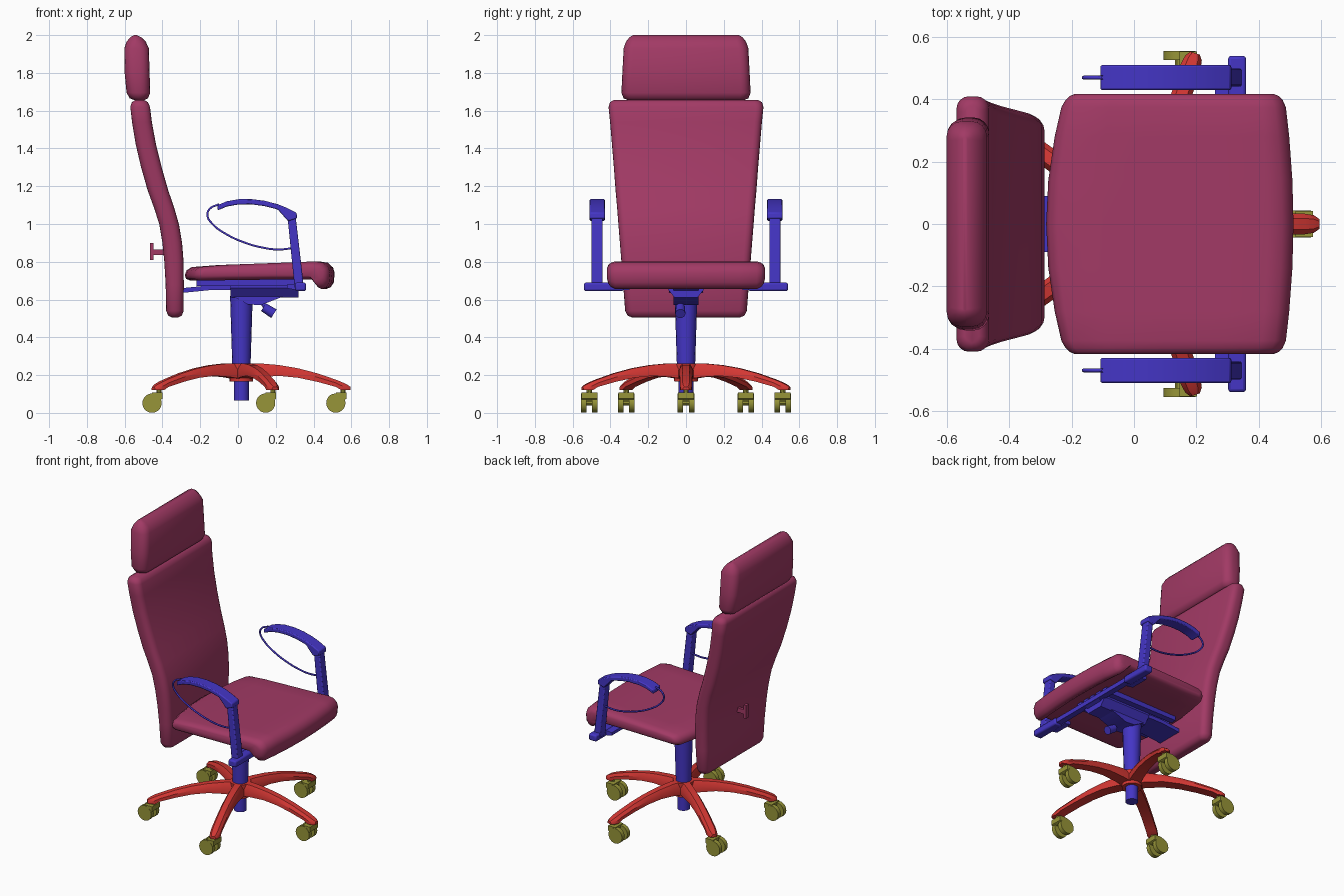
import bpy, bmesh, math
from mathutils import Vector, Matrix

if "Cube" in bpy.data.objects:
    bpy.data.objects.remove(bpy.data.objects["Cube"], do_unlink=True)


def material(name, rgb):
    m = bpy.data.materials.new(name)
    m.use_nodes = True
    m.diffuse_color = (*rgb, 1)
    m.node_tree.nodes["Principled BSDF"].inputs["Base Color"].default_value = (*rgb, 1)
    return m


BURGUNDY = material("burgundy upholstery", (0.36, 0.042, 0.13))
BLUE = material("blue frame", (0.058, 0.036, 0.56))
RED = material("red base", (0.65, 0.038, 0.033))
OLIVE = material("olive casters", (0.31, 0.3, 0.04))


def finish(name, bm, mat, angle=35, bevel=0):
    bmesh.ops.recalc_face_normals(bm, faces=bm.faces)
    mesh = bpy.data.meshes.new(name)
    bm.to_mesh(mesh)
    bm.free()
    mesh.materials.append(mat)
    ob = bpy.data.objects.new(name, mesh)
    bpy.context.collection.objects.link(ob)
    if bevel:
        mod = ob.modifiers.new("rounded edges", 'BEVEL')
        mod.width, mod.segments = bevel, 2
    bpy.ops.object.select_all(action='DESELECT')
    ob.select_set(True)
    bpy.context.view_layer.objects.active = ob
    bpy.ops.object.shade_smooth_by_angle(angle=math.radians(angle))
    return ob


def loft(name, rings, mat, **kw):
    bm = bmesh.new()
    loops = [[bm.verts.new(p) for p in ring] for ring in rings]
    n = len(loops[0])
    for a, b in zip(loops, loops[1:]):
        for i in range(n):
            j = (i + 1) % n
            bm.faces.new((a[i], a[j], b[j], b[i]))
    bm.faces.new(loops[0])
    bm.faces.new(loops[-1])
    return finish(name, bm, mat, **kw)


def prism(name, pts, y0, y1, mat, **kw):
    return loft(name, [[(x, y, z) for x, z in pts] for y in (y0, y1)], mat, **kw)


def box(name, x, y, z, mat, **kw):
    return prism(name, [(x[0], z[0]), (x[1], z[0]), (x[1], z[1]), (x[0], z[1])], *y, mat, **kw)


def cylinder(name, start, end, r1, r2, mat, sides=16):
    a, b = Vector(start), Vector(end)
    bm = bmesh.new()
    bmesh.ops.create_cone(bm, cap_ends=True, segments=sides, radius1=r1, radius2=r2, depth=(b - a).length)
    turn = (b - a).to_track_quat('Z', 'Y').to_matrix().to_4x4()
    bm.transform(Matrix.Translation((a + b) / 2) @ turn)
    return finish(name, bm, mat)


def rounded_ring(z, x0, x1, half, inset, r=0.04):
    # horizontal rounded rectangle
    x0, x1, half = x0 + inset, x1 - inset, half - inset
    r = min(r, (x1 - x0) * 0.49)
    ring = []
    for k, (cx, cy) in enumerate([(x1 - r, half - r), (x0 + r, half - r), (x0 + r, r - half), (x1 - r, r - half)]):
        for s in range(5):
            t = math.pi / 2 * (k + s / 4)
            ring.append((cx + r * math.cos(t), cy + r * math.sin(t), z))
    return ring


# Backrest: sections of height, rear, front, half width, rounding inset
back = [(0.505, -.38, -.288, .315, .03), (0.515, -.38, -.288, .32, .01), (0.54, -.38, -.288, .322, 0),
        (0.68, -.383, -.287, .333, 0), (0.8, -.39, -.288, .342, 0), (0.9, -.4, -.296, .35, 0),
        (1.0, -.417, -.313, .358, 0), (1.09, -.446, -.339, .365, 0), (1.18, -.479, -.37, .373, 0),
        (1.3, -.513, -.404, .382, 0), (1.42, -.541, -.434, .392, 0), (1.54, -.561, -.456, .402, 0),
        (1.62, -.57, -.466, .41, 0), (1.645, -.572, -.467, .412, .01), (1.657, -.572, -.467, .412, .03)]
loft("backrest", [rounded_ring(*s) for s in back], BURGUNDY, angle=50)

# Headrest
head = [(1.655, -.58, -.465, .34, .035), (1.665, -.585, -.465, .342, .012), (1.695, -.59, -.465, .342, 0),
        (1.8, -.6, -.468, .337, 0), (1.93, -.602, -.472, .33, 0), (1.965, -.6, -.478, .328, .01),
        (1.988, -.596, -.486, .325, .025), (2.0, -.59, -.495, .32, .04)]
loft("headrest", [rounded_ring(*s, r=0.05) for s in head], BURGUNDY, angle=50)

# Small handle on the rear of the backrest
box("back_handle_grip", (-.465, -.447), (-.016, .016), (.81, .9), BURGUNDY)
box("back_handle_stem", (-.45, -.385), (-.01, .01), (.835, .865), BURGUNDY)

# Seat: side profile swept across the width, with bowed front and rear
seat_profile = [(-.282, .728), (-.272, .755), (-.245, .772), (-.1, .783), (.1, .79), (.3, .797), (.43, .802),
                (.475, .795), (.503, .77), (.512, .74), (.507, .69), (.49, .665), (.465, .655), (.445, .665),
                (.42, .705), (.2, .706), (-.1, .702), (-.25, .7), (-.275, .71)]
HALF = 0.417


def seat_ring(y, inset):
    t = (y / HALF) ** 2
    ring = []
    for x, z in seat_profile:
        x += -x / .28 * .06 * t if x < 0 else -x / .51 * .03 * t
        ring.append((.12 + (x - .12) * (1 - 2.5 * inset), y, .745 + (z - .745) * (1 - 16 * inset)))
    return ring


half_steps = [(.417, .035), (.411, .02), (.398, .008), (.375, 0), (.28, 0), (.14, 0)]
steps = [(-y, i) for y, i in half_steps] + [(0, 0)] + half_steps[::-1]
loft("seat", [seat_ring(y, i) for y, i in steps], BURGUNDY, angle=50)

# Tilt mechanism under the seat
wedge = [(-.03, .62), (.05, .575), (.12, .57), (.3, .64), (.34, .655), (.34, .69), (-.04, .69)]
prism("tilt_housing", wedge, -.065, .065, BLUE)
loft("tilt_flare", [[(x, s * w, z) for x, s in ((-.04, -1), (.32, -1), (.32, 1), (-.04, 1))]
                    for w, z in ((.06, .61), (.1, .66), (.1, .69))], BLUE)
for i in range(-2, 3):
    box("seat_rail", (-.22, .34), (i * .06 - .02, i * .06 + .02), (.672, .708), BLUE)
box("rail_plate", (-.2, .3), (-.14, .14), (.69, .704), BLUE)
prism("back_support_bar", [(-.3, .635), (-.15, .65), (.02, .65), (.02, .675), (-.15, .675), (-.3, .66)],
      -.09, .09, BLUE)
cylinder("tilt_knob", (.135, -.03, .56), (.19, -.03, .525), .024, .027, BLUE)
cylinder("knob_stem", (.12, -.03, .6), (.15, -.03, .55), .012, .012, BLUE)
box("arm_crossbar", (.31, .35), (-.5, .5), (.655, .685), BLUE)

# Armrests, mirrored left and right
pad_top = [(-.108, 1.1), (-.06, 1.12), (0, 1.131), (.07, 1.132), (.14, 1.123), (.21, 1.105), (.26, 1.085), (.31, 1.06)]
pad = pad_top + [(.313, 1.03), (.265, 1.015)] + [(x, z - .028) for x, z in pad_top[-3::-1]]
post = [(.3, .66), (.345, .66), (.345, .7), (.305, 1.04), (.262, 1.04)]
hoop = [(-.1, 1.105), (-.15, 1.08), (-.162, 1.045), (-.135, 1.0), (-.06, .945), (.04, .9), (.13, .875), (.21, .865), (.29, .872)]
for side in (-1, 1):
    y = side * .47
    prism("armrest_pad", pad, y - .04, y + .04, BLUE, bevel=.006)
    prism("armrest_post", post, y - .029, y + .029, BLUE, bevel=.006)
    box("arm_bracket", (.302, .36), sorted((side * .33, side * .54)), (.645, .69), BLUE, bevel=.01)
    prism("arm_gusset", [(.26, .66), (.31, .65), (.31, .685), (.26, .68)], side * .3, side * .43, BLUE)
    curve = bpy.data.curves.new("armrest_hoop", 'CURVE')
    curve.dimensions, curve.bevel_depth, curve.bevel_resolution = '3D', .006, 1
    curve.resolution_u = 5
    spline = curve.splines.new('BEZIER')
    spline.bezier_points.add(len(hoop) - 1)
    for p, (x, z) in zip(spline.bezier_points, hoop):
        p.co = (x, y, z)
        p.handle_left_type = p.handle_right_type = 'AUTO'
    curve.materials.append(BLUE)
    bpy.context.collection.objects.link(bpy.data.objects.new("armrest_hoop", curve))

# Gas column
CX = 0.018
cylinder("column_sleeve", (CX, 0, .24), (CX, 0, .62), .048, .06, BLUE)
cylinder("column_foot", (CX, 0, .065), (CX, 0, .26), .04, .04, BLUE)

# Five-spoke base with twin-wheel casters
cylinder("base_hub", (CX, 0, .165), (CX, 0, .262), .062, .066, RED, sides=20)
spoke = [(0, .262, .175, .04), (.1, .262, .19, .038), (.2, .253, .196, .036), (.3, .236, .186, .034),
         (.4, .21, .165, .033), (.5, .176, .138, .033), (.53, .164, .12, .033), (.56, .15, .12, .028),
         (.577, .138, .12, .016)]
for k in range(5):
    a = math.radians(72 * k)
    arm = loft("base_spoke", [[(r, -w, b), (r, w, b), (r, w, b + (t - b) * .55), (r, w * .55, t),
                               (r, -w * .55, t), (r, -w, b + (t - b) * .55)] for r, t, b, w in spoke], RED)
    arm.location.x, arm.rotation_euler.z = CX, a
    x, y = CX + .538 * math.cos(a) - .038, .538 * math.sin(a)
    for s in (-1, 1):
        cylinder("caster_wheel", (x, y + s * .015, .052), (x, y + s * .044, .052), .051, .051, OLIVE, sides=20)
    cylinder("caster_axle", (x, y - .03, .055), (x, y + .03, .055), .015, .015, OLIVE, sides=10)
    prism("caster_hood", [(x, .065), (x + .04, .065), (x + .056, .075), (x + .056, .108), (x, .108)],
          y - .042, y + .042, OLIVE)
    cylinder("caster_stem", (x + .038, y, .09), (x + .038, y, .135), .014, .014, OLIVE, sides=10)
